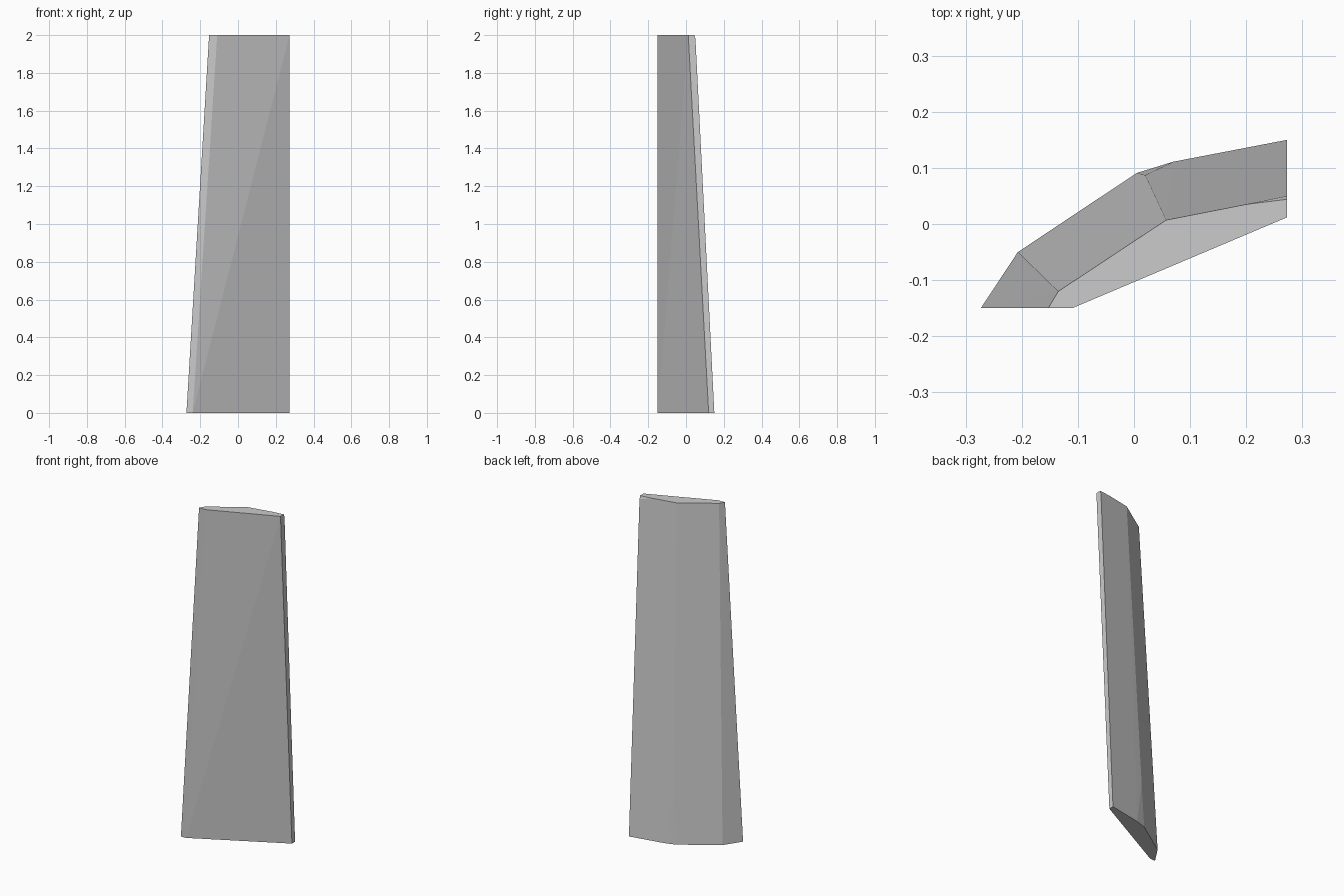
import bpy, bmesh, math

if "Cube" in bpy.data.objects:
    bpy.data.objects.remove(bpy.data.objects["Cube"])

# Outline of the foot and the head of the shard (x, y)
foot = [(-0.273, -0.15), (-0.207, -0.05), (0.005, 0.091), (0.07, 0.111),
        (0.273, 0.15), (0.273, 0.12), (-0.24, -0.15)]
head = [(-0.153, -0.15), (-0.135, -0.12), (0.057, 0.007), (0.2, 0.035),
        (0.273, 0.044), (0.273, 0.012), (-0.11, -0.15)]
# Small chipped corners: back ridge near the foot, right edge near the head
chips = [(0.02, 0.087, 0.27), (0.273, 0.05, 1.98)]

# Convex faceted slab wrapped around the outlines
bm = bmesh.new()
for x, y, z in [(*p, 0) for p in foot] + [(*p, 2) for p in head] + chips:
    bm.verts.new((x, y, z))
hull = bmesh.ops.convex_hull(bm, input=bm.verts[:])
loose = [v for v in bm.verts if not v.link_faces]
bmesh.ops.delete(bm, geom=loose, context='VERTS')

# Merge flat neighbours into clean facets
bmesh.ops.dissolve_limit(bm, angle_limit=math.radians(0.7),
                         verts=bm.verts[:], edges=bm.edges[:])
bmesh.ops.recalc_face_normals(bm, faces=bm.faces[:])

mesh = bpy.data.meshes.new("tapered_slab")
bm.to_mesh(mesh)
bm.free()
slab = bpy.data.objects.new("tapered_slab", mesh)
bpy.context.collection.objects.link(slab)
